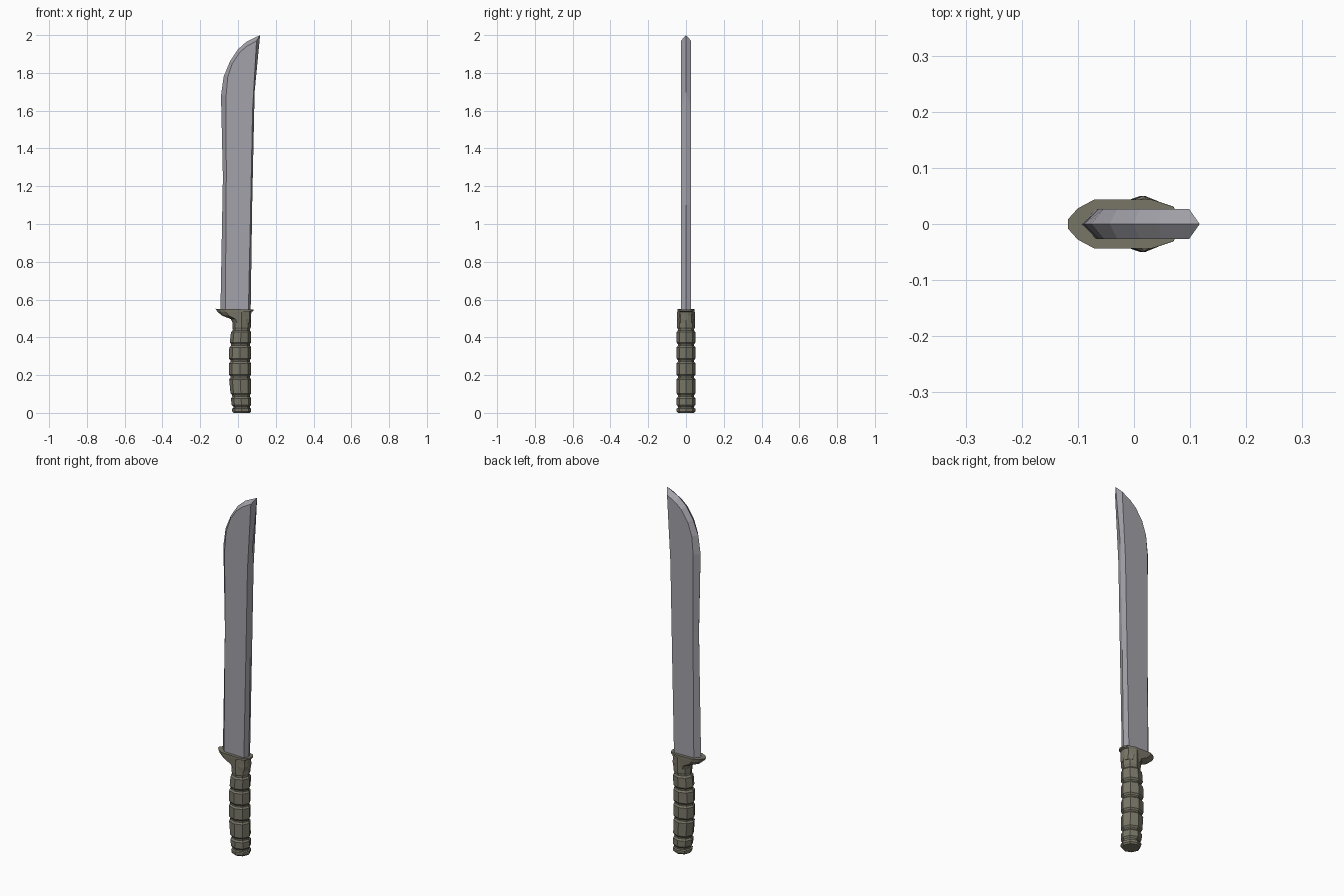
import bpy, bmesh, math

if "Cube" in bpy.data.objects:
    bpy.data.objects.remove(bpy.data.objects["Cube"])


def material(name, rgb):
    m = bpy.data.materials.new(name)
    m.diffuse_color = (*rgb, 1)
    m.use_nodes = True
    m.node_tree.nodes["Principled BSDF"].inputs["Base Color"].default_value = m.diffuse_color
    return m


steel = material("steel grey", (0.37, 0.36, 0.40))
olive = material("olive grip", (0.19, 0.18, 0.135))


def make(name, bm, mat):
    bmesh.ops.recalc_face_normals(bm, faces=bm.faces[:])
    me = bpy.data.meshes.new(name)
    bm.to_mesh(me)
    bm.free()
    me.materials.append(mat)
    ob = bpy.data.objects.new(name, me)
    bpy.context.collection.objects.link(ob)
    return ob


def loft(name, rings, mat):
    """Skin a stack of equal-length rings and cap both ends."""
    bm = bmesh.new()
    rows = [[bm.verts.new(p) for p in r] for r in rings]
    n = len(rows[0])
    for a, b in zip(rows, rows[1:]):
        for i in range(n):
            j = (i + 1) % n
            bm.faces.new((a[i], a[j], b[j], b[i]))
    bm.faces.new(rows[0][::-1])
    bm.faces.new(rows[-1])
    return make(name, bm, mat)


# Blade: sharp outline on the centre plane, flat inset outline on each side
outer = [(-0.093, 0.54), (-0.08, 1.25), (-0.09, 1.68), (-0.076, 1.78), (-0.043, 1.86),
         (0.0, 1.925), (0.045, 1.965), (0.117, 2.0), (0.088, 1.7), (0.075, 1.1), (0.067, 0.54)]
inner = [(-0.067, 0.54), (-0.062, 1.25), (-0.063, 1.68), (-0.054, 1.78), (-0.03, 1.85),
         (0.01, 1.91), (0.045, 1.94), (0.098, 1.97), (0.077, 1.6), (0.067, 1.1), (0.055, 0.54)]
T = 0.027
loft("blade", [[(x, -T, z) for x, z in inner],
               [(x, 0, z) for x, z in outer],
               [(x, T, z) for x, z in inner]], steel)


# Grip: eight-sided rings swelling between narrow grooves
def grip_ring(z, xl, xr, h):
    c, r = (xl + xr) / 2, (xr - xl) / 2
    return [(c + r * math.cos(k * math.pi / 4), h * math.sin(k * math.pi / 4), z)
            for k in range(8)]


def left_edge(z):
    return -0.03 - 0.018 * min(1, z / 0.19) + 0.012 * max(0, (z - 0.33) / 0.11)


grooves = [0.03, 0.09, 0.19, 0.275, 0.36, 0.44]
rings = [grip_ring(0, -0.024, 0.064, 0.043)]
start = 0.0
for g in grooves:
    lo, hi = start + 0.013, g - 0.013
    if hi - lo < 0.01:
        lo, hi = start + 0.008, g - 0.008
    for z in (lo, hi):
        rings.append(grip_ring(z, left_edge(z), 0.07, 0.05))
    for z in (g - 0.004, g + 0.004):
        rings.append(grip_ring(z, left_edge(z) + 0.008, 0.063, 0.043))
    start = g
rings.append(grip_ring(0.452, -0.03, 0.068, 0.047))
rings.append(grip_ring(0.535, -0.03, 0.068, 0.047))
loft("grip", rings, olive)

# Guard: pointed plate whose underside sweeps down into the grip
half = [(-0.118, 0.008), (-0.1, 0.028), (-0.07, 0.044), (0.03, 0.044), (0.07, 0.031), (0.082, 0.012)]
outline = half + [(x, -y) for x, y in reversed(half)]


def guard_ring(z, xl, xr, sy, tilt=0.0):
    s = (xr - xl) / 0.2
    return [(xl + (x + 0.118) * s, y * sy, z - tilt * x) for x, y in outline]


loft("guard", [guard_ring(0.475, -0.028, 0.066, 0.9),
               guard_ring(0.497, -0.038, 0.068, 0.95),
               guard_ring(0.515, -0.085, 0.069, 0.97),
               guard_ring(0.535, -0.108, 0.071, 1.0),
               guard_ring(0.541, -0.114, 0.082, 1.0, 0.02),
               guard_ring(0.549, -0.118, 0.082, 1.0, 0.02)], olive)
